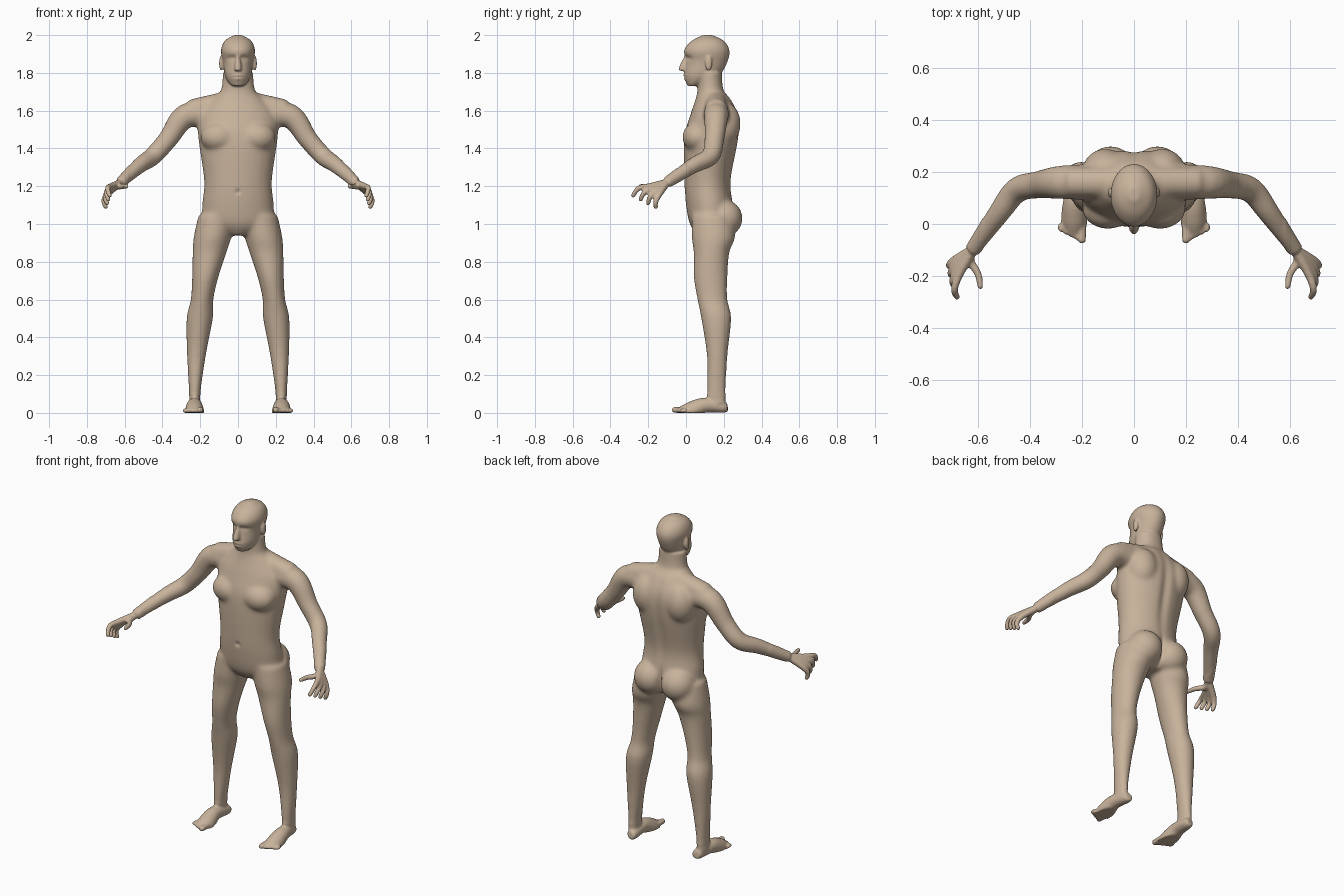
import bpy, bmesh, math
from mathutils import Vector, Matrix

if "Cube" in bpy.data.objects:
    bpy.data.objects.remove(bpy.data.objects["Cube"])

SIDES = 28
UP = Vector((0, 0, 1))
bm = bmesh.new()


def spline(rows, steps=6):
    """Catmull-Rom interpolation of rows of numbers."""
    points = [rows[0], *rows, rows[-1]]
    result = []
    for before, start, end, after in zip(points, points[1:], points[2:], points[3:]):
        for step in range(steps):
            t = step / steps
            result.append([b + t / 2 * (c - a + t * (2*a - 5*b + 4*c - d + t * (3*(b - c) + d - a)))
                           for a, b, c, d in zip(before, start, end, after)])
    return result + [list(rows[-1])]


def oval(centre, across, along):
    angles = [math.tau * i / SIDES for i in range(SIDES)]
    return [centre + across * math.cos(angle) + along * math.sin(angle) for angle in angles]


def skin(rings, mirror):
    """Close a stack of rings into a solid, on both sides if mirrored."""
    for side in ((1, -1) if mirror else (1,)):
        loops = [[bm.verts.new((p.x * side, p.y, p.z)) for p in ring] for ring in rings]
        for low, high in zip(loops, loops[1:]):
            for i in range(SIDES):
                bm.faces.new((low[i - 1], low[i], high[i], high[i - 1]))
        bm.faces.new(loops[0][::-1])
        bm.faces.new(loops[-1])


def upright(rows, offset=None):
    """Rows: height, front, back, half width; offset gives x by height."""
    rings = []
    for z, front, back, half in spline(rows):
        centre = Vector((offset(z) if offset else 0, (front + back) / 2, z))
        rings.append(oval(centre, Vector((half, 0, 0)), Vector((0, (back - front) / 2, 0))))
    skin(rings, mirror=offset is not None)


def tube(path, radii):
    """A mirrored limb along a path, flattened where it meets the ground."""
    rows = spline([(*point, radius) for point, radius in zip(path, radii)])
    points = [Vector(row[:3]) for row in rows]
    rings = []
    for point, row, before, after in zip(points, rows, points[:1] + points, points[1:] + points[-1:]):
        direction = (after - before).normalized()
        across = direction.cross(UP).normalized()
        ring = oval(point, across * row[-1], across.cross(direction) * row[-1])
        for p in ring:
            p.z = max(p.z, 0)
        rings.append(ring)
    skin(rings, mirror=True)


def ball(centre, size):
    """A mirrored ellipsoid."""
    for side in (1, -1):
        place = Matrix.Translation((centre[0] * side, *centre[1:]))
        bmesh.ops.create_uvsphere(bm, u_segments=24, v_segments=16, radius=1,
                                  matrix=place @ Matrix.Diagonal((*size, 1)))


# Torso and neck
upright([(.94, .06, .2, .06), (1, .02, .25, .18), (1.1, 0, .25, .19), (1.23, -.01, .24, .18),
         (1.45, -.01, .28, .21), (1.57, .02, .28, .21), (1.66, .05, .24, .14),
         (1.71, .06, .2, .09), (1.8, .06, .19, .08)])
# Chest, shoulder blades, buttocks and neck muscles
ball(centre=(.1, .06, 1.46), size=(.1, .08, .08))
ball(centre=(.11, .2, 1.53), size=(.09, .09, .12))
ball(centre=(.09, .2, 1.03), size=(.1, .1, .1))
tube(path=[(.03, .16, 1.65), (.25, .16, 1.6)], radii=(.06, .06))

# Head, nose and ears
upright([(1.73, .01, .06, .03), (1.75, 0, .11, .05), (1.79, -.01, .18, .07), (1.86, 0, .22, .08),
         (1.92, -.01, .23, .09), (1.97, .03, .2, .07), (2, .09, .14, .02)])
upright([(1.81, -.02, .02, .01), (1.82, -.04, .02, .02), (1.89, -.01, .02, .01)])
ball(centre=(.09, .12, 1.85), size=(.01, .02, .04))

# Legs, curving outwards towards the ground
upright([(1.05, .03, .25, .1), (.93, .03, .26, .1), (.85, .04, .23, .09), (.72, .04, .22, .07),
         (.6, .06, .22, .06), (.5, .08, .24, .07), (.3, .11, .22, .05), (.1, .11, .21, .03),
         (.05, .12, .21, .03)], offset=lambda z: .23 - .11 * z * z)

# Feet and toes
tube(path=[(.22, .22, .03), (.22, .2, .03), (.23, .1, .04), (.23, .03, .01), (.23, -.02, -.02)],
     radii=(.02, .03, .04, .05, .05))
for toe in range(5):
    radius = .012 if toe else .016
    tip = Vector((.2 + .02 * toe, .01 * toe - .06, radius))
    tube(path=[(tip.x, 0, radius), tip], radii=(radius, radius))
    ball(tip, (radius, radius, radius))

# Arms
wrist = Vector((.62, -.1, 1.22))
tube(path=[(.14, .16, 1.58), (.28, .16, 1.57), (.37, .15, 1.45), (.45, .13, 1.36), (.52, .04, 1.31), wrist],
     radii=(.07, .065, .053, .05, .043, .03))


def finger(joints):
    """Runs from the wrist through the knuckle to a round tip."""
    radii = (.02, .017, .014, .012)
    tube([wrist, *joints], radii)
    ball(joints[-1], radii[-1:] * 3)


# Fingers, spread evenly from the first to the last, and thumbs
first = [Vector(p) for p in ((.67, -.19, 1.2), (.69, -.25, 1.19), (.68, -.28, 1.15))]
last = [Vector(p) for p in ((.69, -.14, 1.16), (.71, -.16, 1.12), (.7, -.16, 1.09))]
for number in range(4):
    finger([a.lerp(b, number / 3) for a, b in zip(first, last)])
finger([(.63, -.14, 1.2), (.6, -.19, 1.2), (.59, -.24, 1.2)])

# Fuse the parts into one skin
mesh = bpy.data.meshes.new("body")
bm.to_mesh(mesh)
bm.free()
body = bpy.data.objects.new("body", mesh)
bpy.context.collection.objects.link(body)
bpy.context.view_layer.objects.active = body
body.select_set(True)
fuse = body.modifiers.new("fuse", 'REMESH')
fuse.mode = 'VOXEL'
fuse.voxel_size = .0055
bpy.ops.object.modifier_apply(modifier=fuse.name)

# Blend the joints strongly, and hands, feet and face lightly
bm = bmesh.new()
bm.from_mesh(body.data)
soft = [v for v in bm.verts if .1 < v.co.z < 1.71 and abs(v.co.x) < .58]
for verts, passes in ((soft, 30), (bm.verts[:], 4)):
    for _ in range(passes):
        bmesh.ops.smooth_vert(bm, verts=verts, factor=.5, use_axis_x=True, use_axis_y=True, use_axis_z=True)
bm.normal_update()


def press(facing, x, z, wide, tall, depth):
    """Push a soft dent into the front (-1) or back (1) of the skin."""
    for v in bm.verts:
        distance = math.hypot((abs(v.co.x) - x) / wide, (v.co.z - z) / tall)
        if distance < 3 and v.normal.y * facing > 0:
            v.co.y -= facing * depth * math.exp(-distance * distance / 2)


# Eye sockets, eyes, lips, mouth and navel
FRONT, BACK = -1, 1
press(FRONT, x=.032, z=1.878, wide=.016, tall=.009, depth=.012)
press(FRONT, x=.032, z=1.876, wide=.009, tall=.006, depth=-.005)
press(FRONT, x=0, z=1.777, wide=.02, tall=.012, depth=-.006)
press(FRONT, x=0, z=1.777, wide=.02, tall=.004, depth=.006)
press(FRONT, x=0, z=1.17, wide=.01, tall=.01, depth=.008)
# Spine and cleft
press(BACK, x=0, z=1.4, wide=.02, tall=.16, depth=.012)
press(BACK, x=0, z=1.02, wide=.01, tall=.05, depth=.02)

bm.to_mesh(body.data)
bm.free()
bpy.ops.object.shade_smooth()

# Skin colour
colour = (.58, .45, .33, 1)
skin_tan = bpy.data.materials.new("skin_tan")
skin_tan.use_nodes = True
skin_tan.diffuse_color = colour
skin_tan.node_tree.nodes["Principled BSDF"].inputs["Base Color"].default_value = colour
body.data.materials.clear()
body.data.materials.append(skin_tan)
